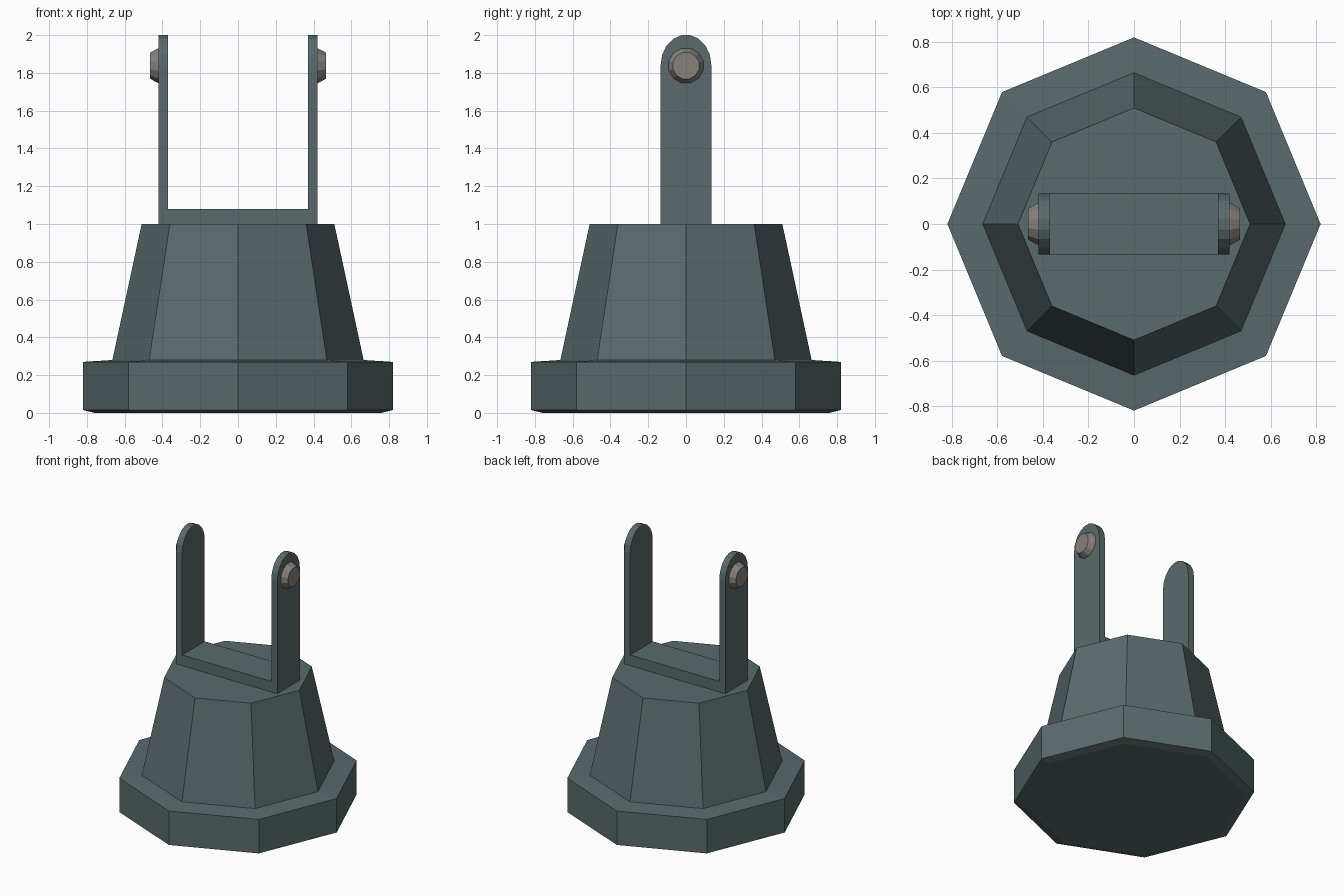
import bpy, bmesh
from math import sin, cos, pi
from mathutils import Matrix

if "Cube" in bpy.data.objects:
    bpy.data.objects.remove(bpy.data.objects["Cube"])


def material(name, color):
    m = bpy.data.materials.new(name)
    m.diffuse_color = (*color, 1)
    m.use_nodes = True
    m.node_tree.nodes["Principled BSDF"].inputs["Base Color"].default_value = m.diffuse_color
    return m


def finish(bm, name, mat):
    bmesh.ops.recalc_face_normals(bm, faces=bm.faces)
    mesh = bpy.data.meshes.new(name)
    bm.to_mesh(mesh)
    bm.free()
    mesh.materials.append(mat)
    obj = bpy.data.objects.new(name, mesh)
    bpy.context.collection.objects.link(obj)
    return obj


def loft(name, rings, mat):
    """Closed solid through a list of equal-length point rings."""
    bm = bmesh.new()
    loops = [[bm.verts.new(p) for p in ring] for ring in rings]
    n = len(loops[0])
    for a, b in zip(loops, loops[1:]):
        for i in range(n):
            j = (i + 1) % n
            bm.faces.new((a[i], a[j], b[j], b[i]))
    bm.faces.new(loops[0])
    bm.faces.new(loops[-1])
    return finish(bm, name, mat)


def circle(r, n, phase=0):
    return [(r * cos(2 * pi * i / n + phase), r * sin(2 * pi * i / n + phase))
            for i in range(n)]


steel = material("dark_steel", (0.10, 0.145, 0.15))
bolt_metal = material("bolt_metal", (0.24, 0.22, 0.20))

# Octagonal foot with a tapered pedestal
profile = [(0.76, 0), (0.82, 0.015), (0.82, 0.27), (0.665, 0.28), (0.51, 1.0)]
loft("pedestal", [[(x, y, z) for x, y in circle(r, 8)] for r, z in profile], steel)

# Bracket floor between the arms
bm = bmesh.new()
bmesh.ops.create_cube(bm, size=1, matrix=Matrix.Translation((0, 0, 1.04))
                      @ Matrix.Diagonal((0.74, 0.268, 0.08, 1)))
finish(bm, "bracket_floor", steel)

# Round-topped arm outline in the y-z plane
outline = [(-0.134, 1.0), (0.134, 1.0)]
outline += [(0.134 * cos(pi * i / 9), 1.843 + 0.159 * sin(pi * i / 9)) for i in range(10)]

for side, s in (("left", -1), ("right", 1)):
    loft(side + "_arm", [[(s * x, y, z) for y, z in outline] for x in (0.37, 0.42)], steel)
    # Chamfered bolt head on the outer face
    loft(side + "_bolt", [[(s * x, y, z + 1.838) for y, z in circle(r, 12, pi / 12)]
                          for r, x in ((0.096, 0.415), (0.094, 0.425), (0.072, 0.465))], bolt_metal)
